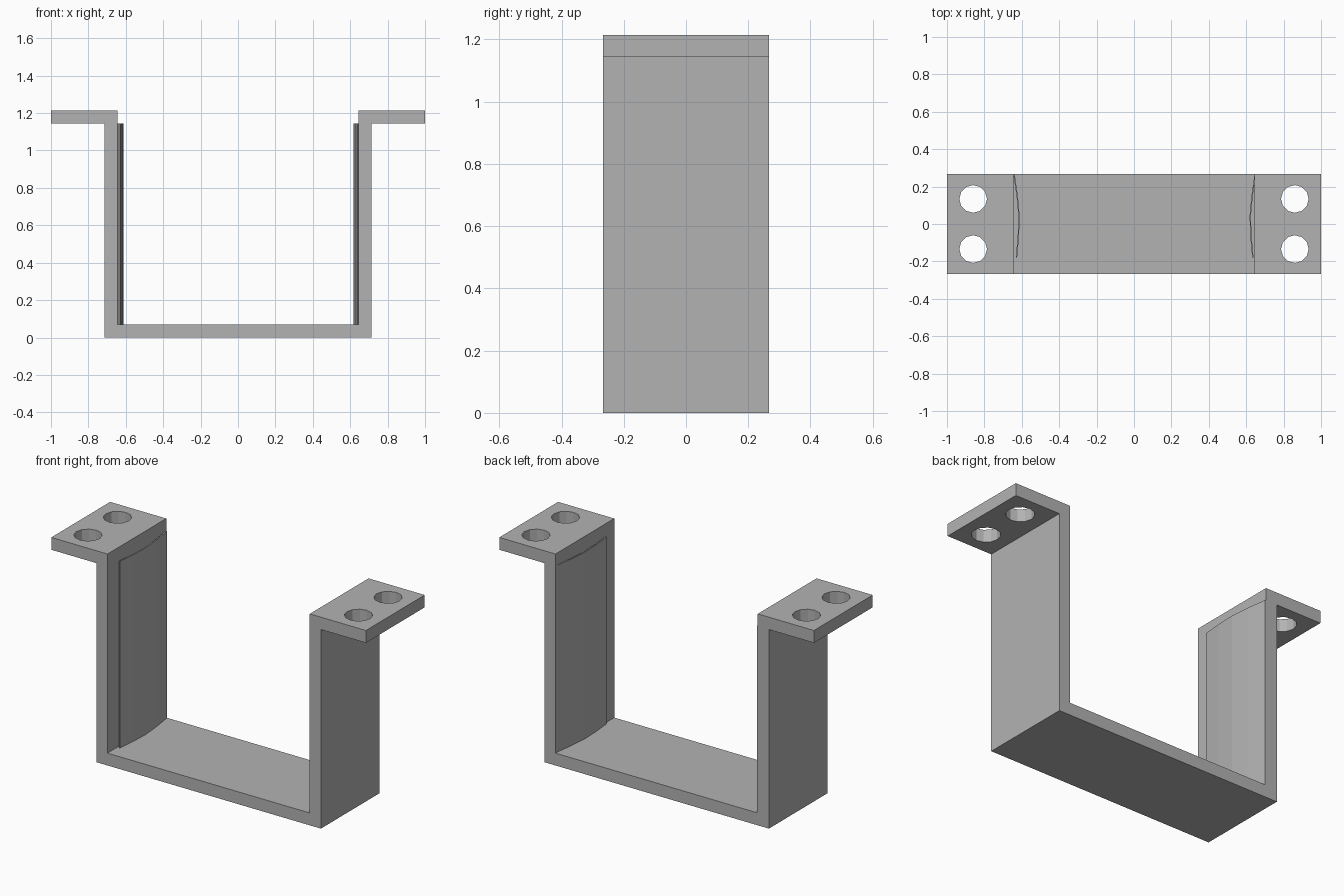
import bpy, bmesh
from math import cos, sin, pi

if "Cube" in bpy.data.objects:
    bpy.data.objects.remove(bpy.data.objects["Cube"], do_unlink=True)

grey = bpy.data.materials.new("plain grey")
grey.use_nodes = True
grey.diffuse_color = (0.45, 0.45, 0.45, 1)
grey.node_tree.nodes["Principled BSDF"].inputs["Base Color"].default_value = (0.45, 0.45, 0.45, 1)


def prism(name, outline, direction):
    """Extrude a closed outline of 3D points along a direction."""
    bm = bmesh.new()
    face = bm.faces.new([bm.verts.new(p) for p in outline])
    grown = bmesh.ops.extrude_face_region(bm, geom=[face])["geom"]
    bmesh.ops.translate(bm, vec=direction,
                        verts=[v for v in grown if isinstance(v, bmesh.types.BMVert)])
    bmesh.ops.recalc_face_normals(bm, faces=bm.faces)
    mesh = bpy.data.meshes.new(name)
    bm.to_mesh(mesh)
    bm.free()
    mesh.materials.append(grey)
    obj = bpy.data.objects.new(name, mesh)
    bpy.context.collection.objects.link(obj)
    return obj


# Bent strap: half profile mirrored into a U with flanges
T, TOP, DEPTH = 0.071, 1.215, 0.267
OUT, INN = 0.714, 0.643
half = [(OUT, 0), (OUT, TOP - T), (1, TOP - T), (1, TOP), (INN, TOP), (INN, T)]
profile = half + [(-x, z) for x, z in reversed(half)]
bracket = prism("bracket", [(x, -DEPTH, z) for x, z in profile], (0, 2 * DEPTH, 0))

# Bolt holes through both flanges
SIDES, RADIUS = 12, 0.074
for sx in (-1, 1):
    for sy in (-1, 1):
        ring = [(sx * 0.86 + RADIUS * cos(2 * pi * i / SIDES),
                 sy * 0.134 + RADIUS * sin(2 * pi * i / SIDES), 1.05) for i in range(SIDES)]
        cutter = prism("hole_cutter", ring, (0, 0, 0.3))
        cutter.hide_render = True
        cutter.hide_viewport = True
        cut = bracket.modifiers.new("bolt hole", "BOOLEAN")
        cut.operation = "DIFFERENCE"
        cut.solver = "EXACT"
        cut.object = cutter

# Bowed leaf springs, fixed at the back edge and free at the front
BOW = [(0.638, DEPTH), (0.621, 0.15), (0.611, 0.04), (0.615, -0.07), (0.625, -0.18)]
THICK = 0.007
for name, side, shift in (("right_spring", -1, 0), ("left_spring", 1, 0.007)):
    inner = [(side * (x + shift), y, T) for x, y in BOW]
    outer = [(x + side * THICK, y, z) for x, y, z in reversed(inner)]
    prism(name, inner + outer, (0, 0, TOP - 2 * T))
